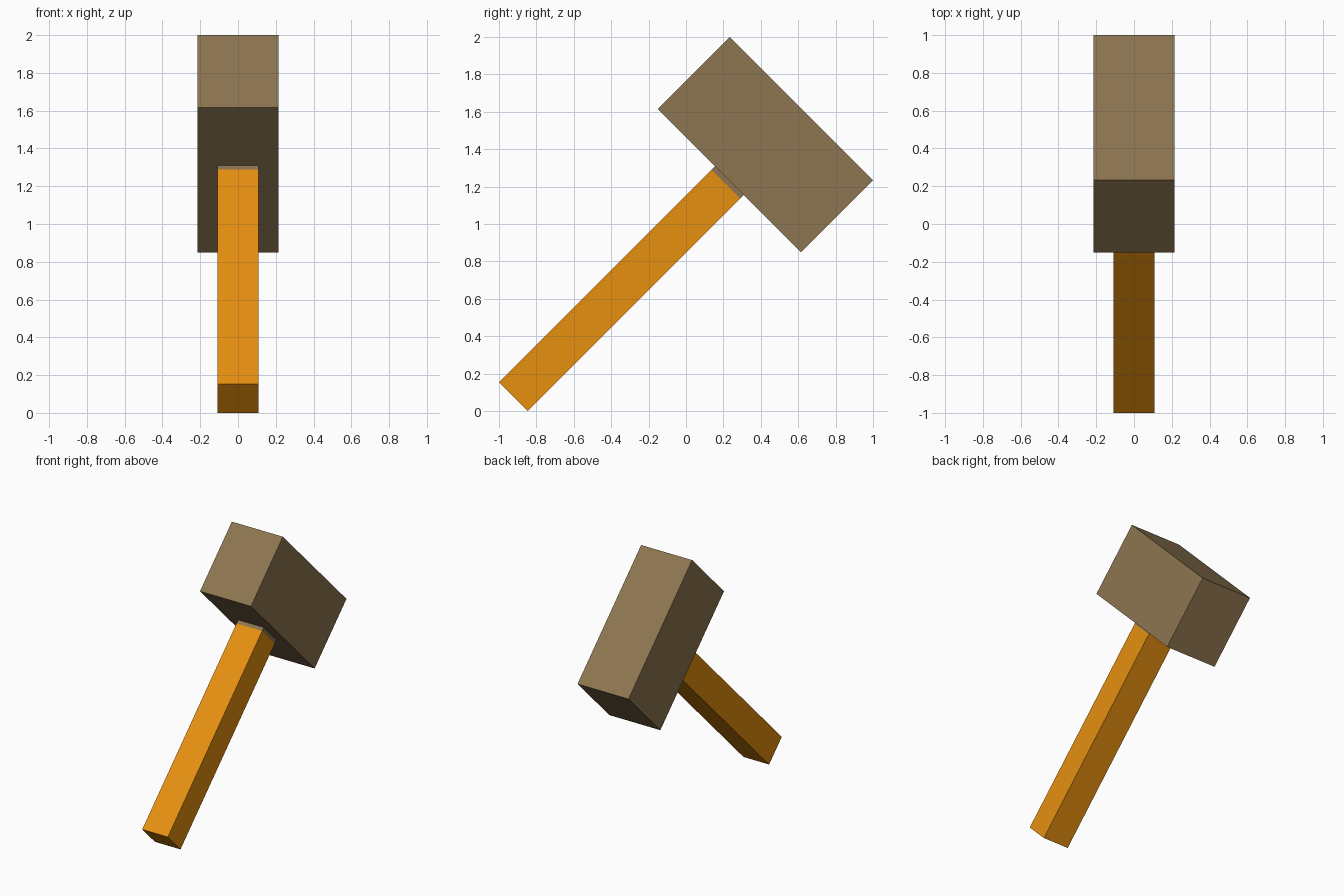
import bpy, bmesh, math
from mathutils import Matrix

if "Cube" in bpy.data.objects:
    bpy.data.objects.remove(bpy.data.objects["Cube"])

# The mallet is built upright, then tilted 45 degrees towards +y
TILT = Matrix.Rotation(math.radians(-45), 4, 'X')
AXIS = -0.707  # handle axis position in the tilted frame


def material(name, rgb):
    m = bpy.data.materials.new(name)
    m.diffuse_color = (*rgb, 1)
    m.use_nodes = True
    m.node_tree.nodes["Principled BSDF"].inputs["Base Color"].default_value = m.diffuse_color
    return m


def box(name, width, length, bottom, top, mat):
    bm = bmesh.new()
    place = (TILT @ Matrix.Translation((0, AXIS, (bottom + top) / 2))
             @ Matrix.Diagonal((width, length, top - bottom, 1)))
    bmesh.ops.create_cube(bm, size=1, matrix=place)
    mesh = bpy.data.meshes.new(name)
    bm.to_mesh(mesh)
    bm.free()
    mesh.materials.append(mat)
    obj = bpy.data.objects.new(name, mesh)
    bpy.context.collection.objects.link(obj)
    return obj


orange_wood = material("orange wood", (0.80, 0.279, 0.005))
brown_wood = material("dull brown", (0.266, 0.178, 0.082))

# Handle, thin collar at its top, and block head
box("handle", 0.216, 0.216, -0.599, 1.008, orange_wood)
box("collar", 0.216, 0.216, 1.008, 1.036, brown_wood)
box("head", 0.43, 1.084, 1.036, 1.579, brown_wood)
